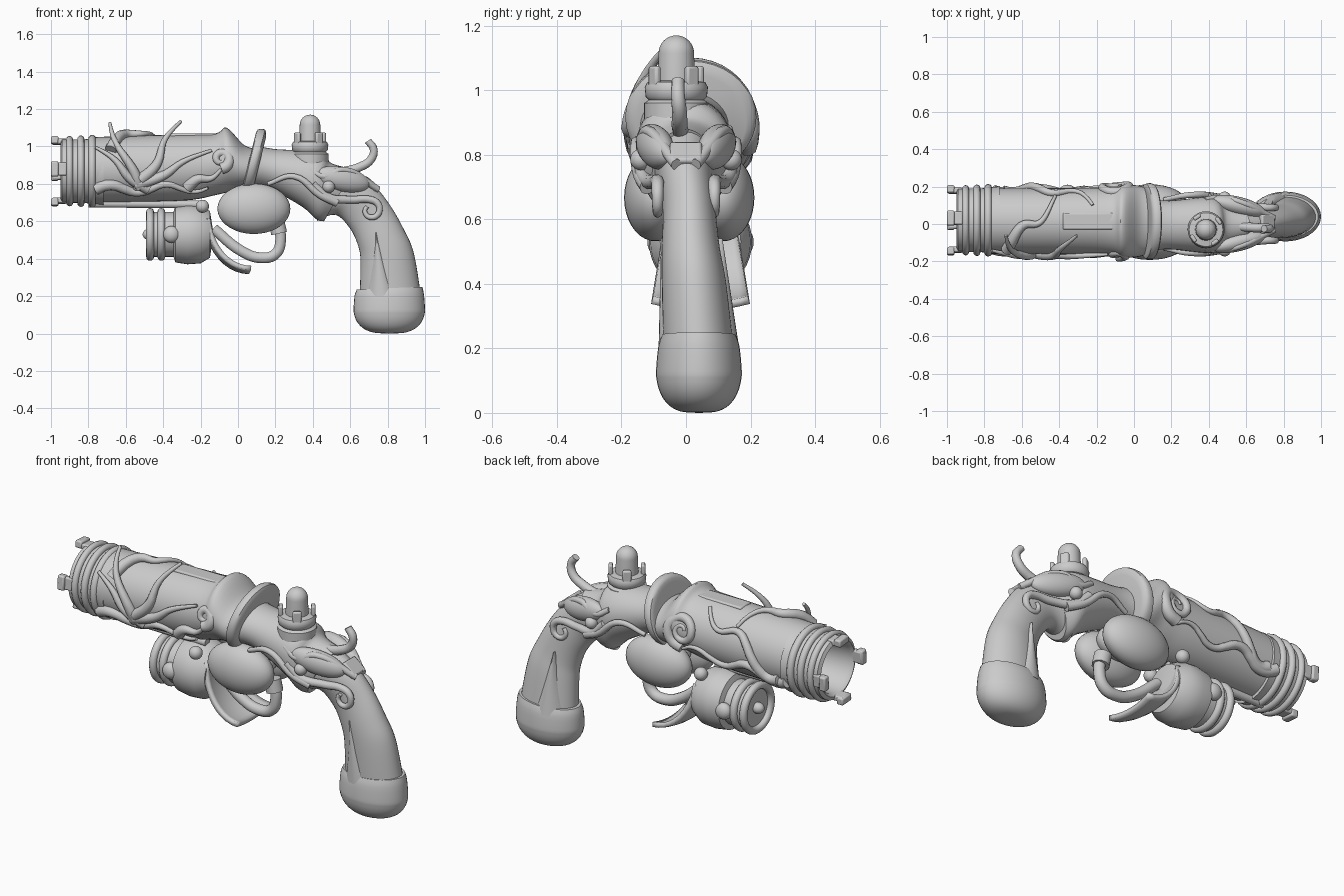
import bpy, bmesh, math
from mathutils import Vector
from math import sin, cos, pi, tau, radians, degrees

if "Cube" in bpy.data.objects:
    bpy.data.objects.remove(bpy.data.objects["Cube"])

def finish(ob, angle=40):
    bpy.ops.object.select_all(action='DESELECT')
    ob.select_set(True)
    bpy.context.view_layer.objects.active = ob
    bpy.ops.object.shade_smooth_by_angle(angle=radians(angle))
    return ob

def skin(name, rings, closed=True):
    """Bridge equal-length point rings into a mesh."""
    bm = bmesh.new()
    rows = [[bm.verts.new(p) for p in r] for r in rings]
    n = len(rows[0])
    for a, b in zip(rows, rows[1:]):
        for i in range(n if closed else n - 1):
            j = (i + 1) % n
            bm.faces.new((a[i], a[j], b[j], b[i]))
    if closed:
        bm.faces.new(rows[0])
        bm.faces.new(rows[-1])
    bmesh.ops.remove_doubles(bm, verts=bm.verts, dist=1e-5)
    bmesh.ops.recalc_face_normals(bm, faces=bm.faces)
    me = bpy.data.meshes.new(name)
    bm.to_mesh(me)
    bm.free()
    ob = bpy.data.objects.new(name, me)
    bpy.context.collection.objects.link(ob)
    return finish(ob)

def spline(rows, steps=5):
    """Catmull-Rom resampling of tuples."""
    v = [rows[0]] + list(rows) + [rows[-1]]
    out = []
    for q in zip(v, v[1:], v[2:], v[3:]):
        for t in (s/steps for s in range(steps)):
            out.append([(2*b + (c-a)*t + (2*a-5*b+4*c-d)*t*t + (3*b-a-3*c+d)*t**3)/2
                        for a, b, c, d in zip(*q)])
    return out + [list(rows[-1])]

def loft(name, rows, cy=0, steps=5, n=36):
    """Elliptical sections: (x1, z1, x2, z2, half width, optional y shift)."""
    rings = []
    for x1, z1, x2, z2, hy, *dy in spline(rows, steps):
        y = dy[0] if dy else cy
        rings.append([((x1+x2)/2 + (x2-x1)/2*cos(k*tau/n), y + hy*sin(k*tau/n),
                       (z1+z2)/2 + (z2-z1)/2*cos(k*tau/n)) for k in range(n)])
    return skin(name, rings)

def lathe(name, prof, centre, axis='X', n=40):
    rings = []
    for t, r in prof:
        cs = [(max(r, 1e-4)*cos(k*tau/n), max(r, 1e-4)*sin(k*tau/n)) for k in range(n)]
        rings.append([Vector((t, c, s) if axis == 'X' else (c, s, t)) + Vector(centre) for c, s in cs])
    return skin(name, rings)

def ring(name, loc, major, minor):
    bpy.ops.mesh.primitive_torus_add(location=loc, rotation=(0, pi/2, 0), major_radius=major,
                                     minor_radius=minor, major_segments=48, minor_segments=12)
    bpy.context.object.name = name
    finish(bpy.context.object)

def tube(name, pts, r, taper=(1, 1)):
    """Round tube through points; taper gives the end radius factors."""
    cu = bpy.data.curves.new(name, 'CURVE')
    cu.dimensions = '3D'
    cu.bevel_depth, cu.bevel_resolution, cu.resolution_u = r, 3, 6
    cu.use_fill_caps = True
    sp = cu.splines.new('BEZIER')
    sp.bezier_points.add(len(pts) - 1)
    for i, (bp, p) in enumerate(zip(sp.bezier_points, pts)):
        bp.co = p
        bp.handle_left_type = bp.handle_right_type = 'AUTO'
        bp.radius = taper[0] + (taper[1] - taper[0])*i/(len(pts) - 1)
    ob = bpy.data.objects.new(name, cu)
    bpy.context.collection.objects.link(ob)
    bpy.ops.object.select_all(action='DESELECT')
    ob.select_set(True)
    bpy.context.view_layer.objects.active = ob
    bpy.ops.object.convert(target='MESH')
    return finish(bpy.context.object, 60)

def ball(name, loc, size, rot=(0, 0, 0)):
    bpy.ops.mesh.primitive_uv_sphere_add(segments=32, ring_count=18, location=loc, rotation=rot)
    ob = bpy.context.object
    ob.name, ob.scale = name, size
    return finish(ob)

def block(name, loc, size, rot=(0, 0, 0)):
    bpy.ops.mesh.primitive_cube_add(size=1, location=loc, rotation=rot)
    ob = bpy.context.object
    ob.name, ob.scale = name, size
    bpy.ops.object.transform_apply(location=False, rotation=False, scale=True)
    m = ob.modifiers.new('bevel', 'BEVEL')
    m.width, m.segments = .008, 2
    return finish(ob)

# Barrel, tilted flange and rear body
BY = .015
loft('barrel', [(-.78, .70, -.78, 1.05, .175), (-.3, .71, -.3, 1.065, .178), (-.12, .74, -.12, 1.07, .183),
                (-.04, .76, -.06, 1.10, .195), (.02, .77, .03, 1.01, .19), (.08, .77, .10, .985, .17)], BY)
loft('flange', [(.015, .75, .09, 1.05, .17), (.02, .74, .105, 1.09, .20),
                (.055, .74, .145, 1.09, .20), (.075, .75, .15, 1.05, .17)], BY, 3)
loft('rear_body', [(.06, .78, .12, 1, .14), (.17, .77, .21, .985, .13), (.34, .68, .44, .97, .15),
                   (.42, .61, .50, .91, .135), (.46, .60, .62, .88, .10)], -.005)
block('top_rib', (-.22, BY, 1.056), (.32, .09, .025))
tube('under_rod', [(-.8, BY, .695), (-.2, BY, .69)], .022)

# Muzzle with open bore, rings and four prongs
lathe('muzzle', [(-.74, 0), (-.74, .12), (-.93, .135), (-.95, .15), (-.94, .17), (-.82, .17),
                 (-.72, .182), (-.70, 0)], (0, .02, .868))
for k in range(3):
    ring(f'muzzle_ring_{k}', (-.9 + .06*k, .02, .868), .170 + .002*k, .018 + .001*k)
for k in range(4):
    a = radians(4 + 90*k)
    block(f'prong_{k}', (-.955, .02 + .158*sin(a), .868 + .158*cos(a)), (.08, .07, .03), (-a, 0, 0))
    block(f'prong_tip_{k}', (-.98, .02 + .166*sin(a), .868 + .166*cos(a)), (.04, .08, .04), (-a, 0, 0))

# Lamp on top: stepped base, dome and teeth
dome = [(1.115 + .055*sin(k*pi/16), .055*cos(k*pi/16)) for k in range(9)]
lathe('lamp', [(.90, .10), (.96, .10), (.97, .085), (.98, .095), (1.01, .098), (1.025, .09), (1.03, .058)] + dome,
      (.385, -.03, 0), 'Z')
for k in range(4):
    a = radians(35 + 90*k)
    block(f'lamp_tooth_{k}', (.385 + .082*cos(a), -.03 + .082*sin(a), 1.04), (.022, .045, .07), (0, 0, a))

# Tank made of two side lobes, with the guard tube behind
for s in (-1, 1):
    ball('tank_lobe', (.085, .01 + .105*s, .667), (.195, .097, .135))
ball('tank_core', (.10, .01, .70), (.13, .08, .09))
tube('guard_tube', [(.21, .01, .6), (.228, .01, .50), (.20, .01, .425), (.12, .01, .405), (.02, .01, .44),
                    (-.13, .02, .56)], .03)
tube('guard_collar', [(.205, .01, .6), (.22, .01, .535)], .045)

# Lower canister with rings, and its scoop
CY, CZ = .045, .53
lathe('canister', [(-.465, 0), (-.465, .10), (-.48, .105), (-.48, .12), (-.345, .12), (-.335, .15),
                   (-.27, .16), (-.2, .155), (-.15, .125), (-.13, 0)], (0, CY, CZ))
for k in range(2):
    ring(f'canister_ring_{k}', (-.47 + .06*k, CY, CZ), .12, .021)
ball('canister_knob', (-.475, CY, CZ), (.035, .03, .03))
for s in (-1, 1):
    ball('canister_stud', (-.355, CY + .13*s, CZ), (.045, .035, .045))
    ball('barrel_stud', (-.19, .02 + .12*s, .68), (.035, .035, .035))
arc = [radians(5 + 8.5*k) for k in range(11)]
scoop = skin('scoop', [[(.06 - .23*cos(a) + .01*t*t, CY + (.1 + .05*sin(a))*t, .62 - .29*sin(a) + .02*t*t)
                        for t in (k/6 - 1 for k in range(13))] for a in arc], False)
m = scoop.modifiers.new('thickness', 'SOLIDIFY')
m.thickness, m.offset = .025, 0

# Grip, raised leaf panel, rounded butt cap with a swept-up front lip
loft('grip', [(.42, .60, .60, .88, .10, 0), (.52, .635, .72, .80, .085, 0), (.60, .56, .81, .69, .082, .01),
              (.645, .46, .885, .56, .09, .015), (.655, .37, .94, .43, .10, .025), (.65, .18, .98, .19, .11, .04)])
loft('grip_panel', [(.73 - .06*t, .54 - .34*t, .745 + .13*t, .54 - .34*t, .095 + .03*t, .018 + .022*t)
                    for t in (k/4 for k in range(5))])
cap = [(k*pi/16, max(cos(k*pi/16), .001)**.65) for k in range(9)]
loft('butt_cap', [(.635, .235, .985, .25, .114), (.623, .20, .994, .21, .126)]
     + [(.81 - .192*c, .13*(1 - sin(a)), .81 + .19*c, .13*(1 - sin(a)), .133*c) for a, c in cap], .04, 3)

# Hammer and rear scrollwork on both sides
tube('hammer', [(.54, -.01, .86), (.65, -.02, .89), (.71, -.02, .93), (.725, -.025, .985), (.695, -.025, 1.03)],
     .022, (1.2, .9))
block('grip_collar', (.71, 0, .80), (.09, .10, .035), (0, radians(40), 0))
curl = [(pi/2 - k*pi/4, .055 - .004*k) for k in range(8)]
for s in (-1, 1):
    tube('scroll_upper', [(.16, .13*s, .80), (.30, .155*s, .84), (.44, .145*s, .74), (.53, .12*s, .70)],
         .024, (.5, 1))
    tube('scroll_lower', [(.40, .14*s, .80), (.48, .13*s, .73), (.60, .10*s, .715)]
         + [(.71 + r*cos(a), .088*s, .66 + r*sin(a)) for a, r in curl], .022, (1.1, .5))
    tube('scroll_top', [(.38, .13*s, .88), (.46, .14*s, .84), (.56, .12*s, .875), (.75, .03*s, .77)],
         .022, (.7, .8))
    ball('rear_leaf', (.56, .095*s, .825), (.15, .05, .065), (0, radians(12), radians(-14*s)))
    ball('rear_stud', (.485, .14*s, .785), (.033, .033, .033))

# Barrel ornament in wrapped coordinates: x, degrees from top, height over the surface
def vine(name, f, n=9):
    pts = []
    for t in (k/(n - 1) for k in range(n)):
        x, a, lift = f(t)
        a, r = radians(a), .178 + lift
        pts.append((x, BY + r*sin(a), .885 + r*cos(a)))
    tube(name, pts, .028, (1.15, .3))

def flame(name, x0, x1, a0, a1, bend, lift):
    vine(name, lambda t: (x0 + (x1-x0)*t + bend*sin(tau*t), a0 + (a1-a0)*t, .003 + lift*t**3))

def wave(name, x0, x1, a0, a1, amp, turns):
    vine(name, lambda t: (x0 + (x1-x0)*t, a0 + (a1-a0)*t + amp*sin(tau*turns*t), .005), 13)

def spiral(name, x, a, r, turns, side):
    vine(name, lambda t: (x + r*(1-.8*t)*cos(tau*turns*t - pi/2),
                          a + side*degrees(r*(1-.8*t)/.18*-sin(tau*turns*t - pi/2)), .006), 17)

flame('flame_a', -.53, -.685, -125, -17, .015, .07)
flame('flame_b', -.52, -.305, -110, -17, .025, .08)
flame('flame_c', -.55, -.14, -120, -62, .03, .02)
flame('flame_d', -.48, -.76, -128, -55, -.02, .01)
wave('vine_low', -.76, -.16, -128, -126, 8, 2)
wave('vine_front', -.27, -.09, -125, -92, 6, 1)
spiral('curl_front', -.09, -75, .05, 1.3, -1)
wave('vine_top', -.68, -.42, -58, 48, 18, 1)
wave('vine_back_low', -.75, -.11, 118, 112, 10, 2)
spiral('curl_back', -.11, 80, .09, 1.7, 1)
wave('vine_back_high', -.70, -.22, 120, 28, 16, 1.5)
